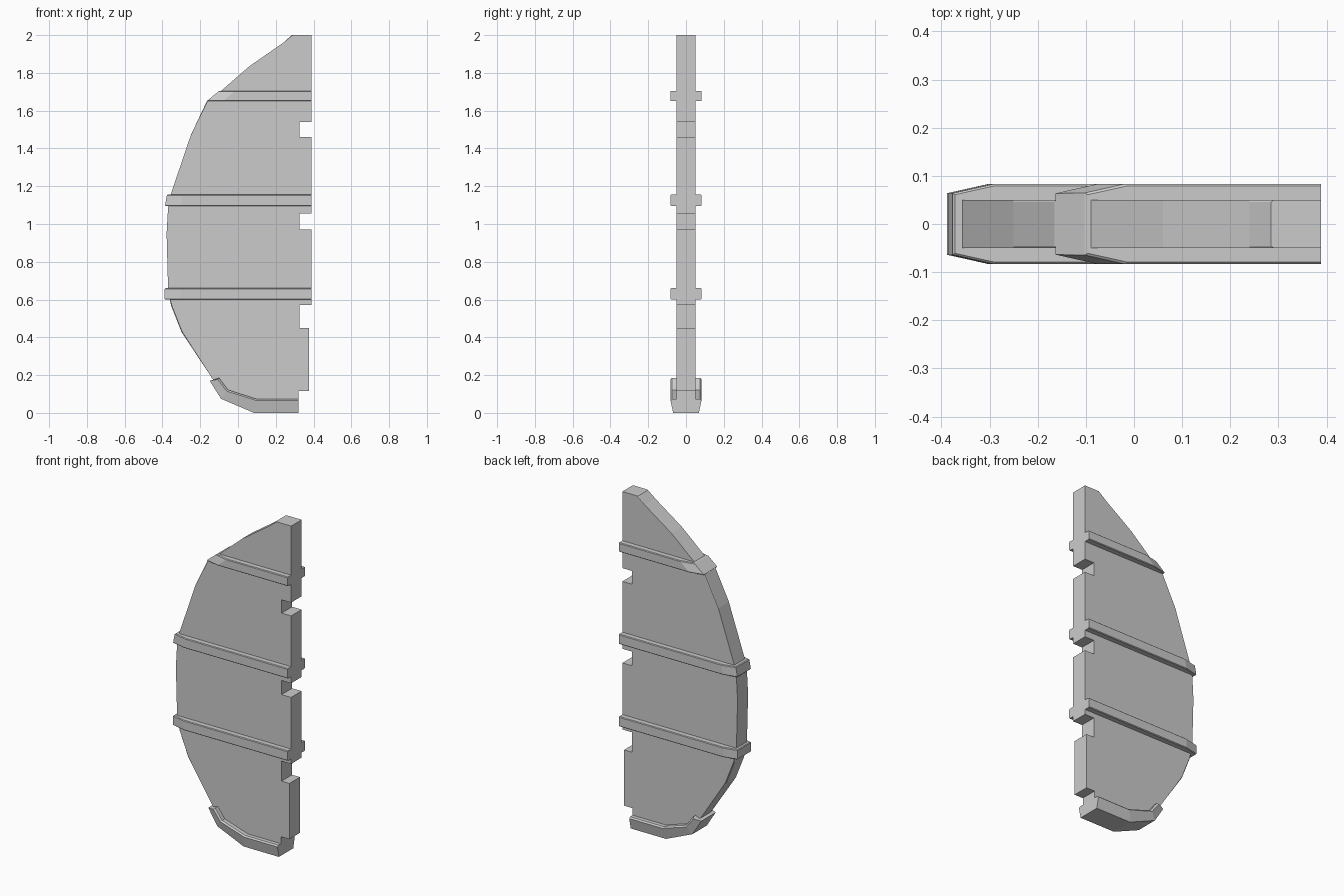
import bpy, bmesh

if "Cube" in bpy.data.objects:
    bpy.data.objects.remove(bpy.data.objects["Cube"])


def finish(bm, name):
    bmesh.ops.recalc_face_normals(bm, faces=bm.faces)
    mesh = bpy.data.meshes.new(name)
    bm.to_mesh(mesh)
    bm.free()
    obj = bpy.data.objects.new(name, mesh)
    bpy.context.collection.objects.link(obj)
    return obj


def chamfer(bm, edges, width):
    bmesh.ops.bevel(bm, geom=edges, offset=width, segments=1,
                    affect='EDGES', profile=0.5)


def loft(loops):
    """Join equal-length loops of 3D points and cap both ends."""
    bm = bmesh.new()
    rings = [[bm.verts.new(p) for p in loop] for loop in loops]
    n = len(rings[0])
    for a, b in zip(rings, rings[1:]):
        for i in range(n):
            j = (i + 1) % n
            bm.faces.new((a[i], a[j], b[j], b[i]))
    bm.faces.new(rings[0])
    bm.faces.new(rings[-1])
    return bm


# Board: half-shield outline with slots cut into the straight edge
R, S = 0.388, 0.325
outline = [(0.285, 2.0), (R, 2.0)]
for top, bottom in ((1.54, 1.46), (1.055, 0.97)):
    outline += [(R, top), (S, top), (S, bottom), (R, bottom)]
outline += [(R, 0.57), (S, 0.57), (S, 0.45), (0.377, 0.45),
            (0.377, 0.115), (0.32, 0.115), (0.32, 0.03)]
outline += [(0.09, 0.03), (-0.07, 0.10), (-0.135, 0.18), (-0.30, 0.43),
            (-0.355, 0.57), (-0.37, 0.65), (-0.378, 0.95), (-0.37, 1.09),
            (-0.355, 1.16), (-0.25, 1.47), (-0.165, 1.65),
            (-0.095, 1.70), (0.06, 1.835), (0.24, 1.96)]
bm = loft([[(x, y, z) for x, z in outline] for y in (-0.05, 0.05)])
rim = [e for e in bm.edges
       if abs(e.verts[0].co.y - e.verts[1].co.y) < 1e-4
       and max(v.co.x for v in e.verts) < 0.29]
chamfer(bm, rim, 0.004)
finish(bm, "board")


# Bands: straps around the board, tapered at the curved edge
def band(name, z0, z1, left0, left1):
    def ring(left, z):
        half = [(R, 0.083), (left + 0.085, 0.083), (left, 0.064)]
        return [(x, y, z) for x, y in half] + [(x, -y, z) for x, y in reversed(half)]
    b = loft([ring(left0, z0), ring(left1, z1)])
    edges = [e for e in b.edges
             if abs(e.verts[0].co.z - e.verts[1].co.z) < 1e-4
             and min(v.co.x for v in e.verts) < R - 0.01]
    chamfer(b, edges, 0.004)
    finish(b, name)


band("upper_band", 1.65, 1.705, -0.166, -0.10)
band("middle_band", 1.095, 1.155, -0.387, -0.376)
band("lower_band", 0.60, 0.66, -0.388, -0.388)

# Bottom trim: angled cap narrowing towards its outer edge
outer = [(0.32, 0.0), (0.085, 0.0), (-0.09, 0.075), (-0.15, 0.17)]
inner = [(0.32, 0.065), (0.10, 0.065), (-0.06, 0.115), (-0.107, 0.177)]
lip = [(0.32, 0.073), (0.10, 0.073), (-0.053, 0.122), (-0.10, 0.185)]
sections = []
for (ox, oz), (ix, iz), (lx, lz) in zip(outer, inner, lip):
    half = [(ox, 0.068, oz), (ix, 0.082, iz), (lx, 0.074, lz)]
    sections.append(half + [(x, -y, z) for x, y, z in reversed(half)])
finish(loft(sections), "bottom_trim")
